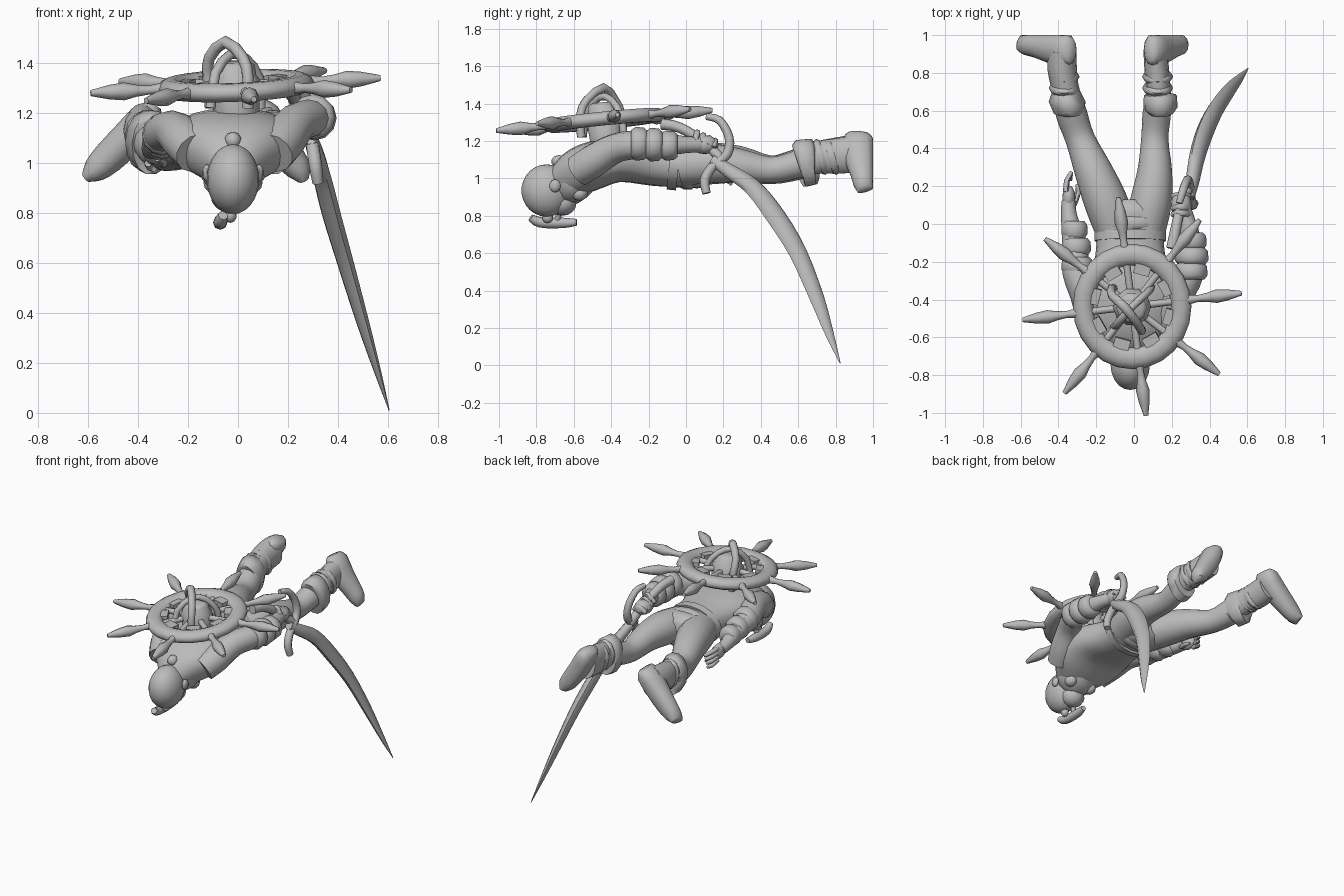
import bpy, bmesh, math
from mathutils import Vector, Matrix

grey = bpy.data.materials.new("plain grey")
grey.diffuse_color = (0.5, 0.5, 0.5, 1)


def finish(ob, name):
    ob.name = name
    ob.data.materials.clear()
    ob.data.materials.append(grey)
    return ob


def catmull(rows, sub):
    """Smooth rows of (x, y, z, side radius, up radius)."""
    out = []
    n = len(rows)
    for i in range(n - 1):
        a, b, c, d = rows[max(i - 1, 0)], rows[i], rows[i + 1], rows[min(i + 2, n - 1)]
        for k in range(sub):
            t = k / sub
            out.append([0.5 * (2 * q + (r - p) * t + (2 * p - 5 * q + 4 * r - s) * t * t
                               + (3 * q - p - 3 * r + s) * t ** 3)
                        for p, q, r, s in zip(a, b, c, d)])
    out.append(list(rows[-1]))
    return out


def tube(name, rows, sides=12, sub=3, up=(0, 0, 1), ymax=None, mat=None, power=1.0):
    """Loft of ellipses along a path; power below 1 makes them boxier."""
    rows = [list(r) + [r[3]] if len(r) == 4 else list(r) for r in rows]
    rows = catmull(rows, sub) if sub > 1 else rows
    pts = [Vector(r[:3]) for r in rows]
    up = Vector(up)
    bm = bmesh.new()
    rings = []
    for i, r in enumerate(rows):
        tan = (pts[min(i + 1, len(pts) - 1)] - pts[max(i - 1, 0)]).normalized()
        side = tan.cross(up).normalized()
        high = side.cross(tan)
        ring = []
        for k in range(sides):
            a = 2 * math.pi * k / sides
            c, s = (math.copysign(abs(v) ** power, v) for v in (math.cos(a), math.sin(a)))
            p = pts[i] + side * c * max(r[3], .002) + high * s * max(r[4], .002)
            if ymax is not None:
                p.y = min(p.y, ymax)
            ring.append(bm.verts.new(p))
        rings.append(ring)
    for a, b in zip(rings, rings[1:]):
        for k in range(sides):
            j = (k + 1) % sides
            bm.faces.new((a[k], a[j], b[j], b[k]))
    bm.faces.new(rings[0])
    bm.faces.new(rings[-1])
    bmesh.ops.recalc_face_normals(bm, faces=bm.faces)
    if mat:
        bm.transform(mat)
    me = bpy.data.meshes.new(name)
    bm.to_mesh(me)
    bm.free()
    ob = bpy.data.objects.new(name, me)
    bpy.context.collection.objects.link(ob)
    return finish(ob, name)


def ball(name, loc, radii, seg=16):
    bpy.ops.mesh.primitive_uv_sphere_add(segments=seg, ring_count=seg * 2 // 3, radius=1)
    ob = bpy.context.object
    ob.data.transform(Matrix.Translation(loc) @ Matrix.Diagonal((*radii, 1)))
    return finish(ob, name)


# torso, belt and collar
tube("torso", [(-.02, -.70, .96, .08, .07), (-.02, -.62, 1.01, .16, .115),
               (-.02, -.52, 1.06, .235, .13), (-.02, -.36, 1.10, .245, .12),
               (-.02, -.17, 1.08, .185, .12), (-.02, 0, 1.07, .175, .12),
               (-.02, .08, 1.07, .15, .12), (-.02, .13, 1.07, .09, .08)], 20, power=.85)
tube("belt", [(-.02, -.09, 1.075, .19, .135), (-.02, -.04, 1.07, .19, .135)], 20, 1)
tube("sash", [(-.02, -.03, 1.07, .16, .12), (-.02, -.01, 1.07, .19, .13),
              (-.02, .03, 1.07, .18, .13), (-.02, .05, 1.07, .15, .11)], 20, 1)
tube("collar", [(-.02, -.68, .97, .10, .09), (-.02, -.63, .98, .135, .125),
                (-.02, -.57, 1.02, .15, .115)], 16, 2)

# head, face down
tube("neck", [(-.02, -.72, .95, .075), (-.02, -.56, 1.04, .085)], 12, 1)
ball("head", (-.02, -.745, .935), (.105, .135, .14), 20)
ball("jaw", (-.03, -.66, .87), (.08, .075, .07), 12)
ball("nose", (-.03, -.74, .79), (.025, .03, .03), 8)
ball("headband_knot", (-.02, -.68, 1.09), (.035, .04, .035), 8)
for s in (-1, 1):
    ball("ear", (-.02 + s * .105, -.7, .96), (.018, .03, .035), 8)
    ball("collar_stud", (-.02 + s * .08, -.57, .92), (.04, .045, .04), 10)
tube("pipe", [(-.06, -.83, .79, .02), (-.07, -.78, .765, .028),
              (-.07, -.66, .762, .028), (-.06, -.585, .765, .018)], 8, 3)
tube("pipe_stem", [(-.065, -.69, .77, .016), (-.04, -.67, .84, .016)], 8, 1, (1, 0, 0))


# arms with folded sleeves
def arm(side, path, cuffs):
    tube(side + "_arm", path, 12)
    for x, y, z, r in cuffs:
        tube(side + "_sleeve_fold", [(x, y - .045, z, r * .8), (x, y - .02, z, r),
                                     (x, y + .025, z, r * .96), (x, y + .045, z, r * .75)], 12, 1)


arm("right", [(.14, -.58, 1.04, .085), (.18, -.50, 1.09, .09), (.235, -.38, 1.16, .08),
              (.295, -.26, 1.18, .075), (.305, -.14, 1.18, .065), (.285, 0, 1.18, .045), (.26, .08, 1.18, .042)],
    [(.30, -.25, 1.185, .09), (.305, -.17, 1.18, .09), (.305, -.09, 1.175, .08)])
arm("left", [(-.17, -.58, 1.04, .085), (-.215, -.49, 1.09, .09), (-.26, -.37, 1.13, .08),
             (-.305, -.25, 1.12, .075), (-.315, -.12, 1.09, .065), (-.345, .05, 1.06, .042), (-.345, .12, 1.05, .038)],
    [(-.30, -.22, 1.115, .085), (-.305, -.12, 1.095, .078), (-.315, -.03, 1.08, .07)])

# hands
ball("right_palm", (.25, .1, 1.18), (.055, .075, .05), 12)
ball("left_palm", (-.345, .14, 1.045), (.035, .065, .05), 12)
for k in range(4):
    tube("right_finger", [(.29, .05 + k * .032, 1.20 - k * .012, .017),
                          (.25, .06 + k * .032, 1.245 - k * .015, .018),
                          (.205, .05 + k * .032, 1.20 - k * .012, .016)], 6, 3, (0, 1, 0))
    tube("left_finger", [(-.36, .17, 1.08 - k * .027, .015),
                         (-.355, .23, 1.075 - k * .03, .015),
                         (-.33, .275 - k * .012, 1.06 - k * .03, .01)], 6, 2)
tube("left_thumb", [(-.32, .1, 1.02, .016), (-.295, .17, 1.0, .015), (-.3, .21, .99, .01)], 6, 2)

# legs and boots
for side, path, foot, cuff in (
    ("left", [(-.10, -.02, 1.07, .11), (-.15, .12, 1.08, .115), (-.215, .28, 1.075, .1),
              (-.285, .45, 1.045, .078), (-.33, .58, 1.07, .083), (-.36, .70, 1.11, .072, .088),
              (-.38, .82, 1.125, .078, .098), (-.38, .92, 1.14, .075, .1)],
     [(-.335, .92, 1.23, .03, .06), (-.36, .92, 1.19, .065, .09), (-.43, .93, 1.11, .07, .085),
      (-.52, .945, 1.02, .065, .065), (-.575, .95, .97, .05, .055), (-.605, .96, .945, .025, .042)], (-.35, .65, 1.09)),
    ("right", [(.06, -.02, 1.07, .11), (.09, .12, 1.08, .11), (.11, .28, 1.07, .092),
               (.11, .45, 1.045, .072), (.12, .58, 1.07, .075), (.13, .70, 1.11, .065, .088),
               (.12, .82, 1.12, .065, .098), (.115, .92, 1.135, .065, .1)],
     [(.085, .92, 1.24, .03, .06), (.105, .92, 1.20, .06, .09), (.15, .93, 1.11, .065, .085),
      (.21, .945, 1.02, .06, .065), (.245, .95, .97, .05, .055), (.26, .96, .935, .025, .042)], (.13, .65, 1.09))):
    tube(side + "_leg", path, 14)
    tube(side + "_foot", foot, 12, 2, (0, 1, 0), ymax=1.0)
    x, y, z = cuff
    lean = -.02 if side == "left" else .01
    tube(side + "_boot_cuff", [(x + .01, y - .05, z - .015, .075, .11), (x + .01, y - .035, z - .01, .09, .13),
                               (x + lean, y + .03, z, .088, .125), (x + lean, y + .04, z, .068, .09)], 14, 1)
    for k in range(2):
        t = .72 + k * .06
        bx = -.37 if side == "left" else .125
        tube(side + "_boot_strap", [(bx, t - .018, 1.11, .072, .088), (bx, t, 1.115, .082, .1),
                                    (bx, t + .018, 1.12, .072, .088)], 12, 1)

# curved sword, blade flattened and turned slightly
tube("blade", [(.29, .14, 1.10, .03, .028), (.31, .23, 1.04, .042, .034), (.335, .36, .95, .052, .036),
               (.375, .485, .79, .058, .036), (.43, .60, .60, .052, .032), (.50, .70, .36, .042, .024),
               (.56, .77, .16, .024, .013), (.605, .825, .01, .002, .002)], 8, 3, (.9, .28, .4))
tube("sword_grip", [(.20, -.13, 1.29, .03), (.22, -.03, 1.27, .028), (.25, .1, 1.19, .026),
                    (.29, .2, 1.09, .03)], 8, 3)
tube("sword_guard", [(.24, .11, 1.33, .018), (.26, .18, 1.31, .022), (.28, .23, 1.22, .024),
                     (.29, .22, 1.13, .026), (.30, .14, 1.06, .026), (.31, .10, .99, .026),
                     (.32, .11, .92, .022)], 8, 3, (1, 0, 0))

# ship's wheel, tilted on the back
n = Vector((-.04, -.1, 1)).normalized()
ax = Vector((1, 0, .04)).normalized()
W = Matrix.Translation((-.01, -.437, 1.31)) @ Matrix((ax, n.cross(ax), n)).transposed().to_4x4()

bpy.ops.mesh.primitive_torus_add(major_segments=24, minor_segments=10, major_radius=.268, minor_radius=.056)
rim = finish(bpy.context.object, "wheel_rim")
rim.data.transform(W @ Matrix.Diagonal((.97, 1.03, .68, 1)))

for k in range(8):
    R = W @ Matrix.Rotation(math.radians(7 + 45 * k), 4, 'Z')
    tube("spoke", [(.05, 0, 0, .019), (.25, 0, 0, .019)], 8, 1, mat=R)
    tube("wheel_handle", [(.29, 0, 0, .028), (.35, 0, 0, .018), (.40, 0, 0, .024),
                          (.45, 0, 0, .036), (.51, 0, 0, .029), (.585, 0, 0, .012)], 8, 1, mat=R)
    # blocks inside the rim
    bpy.ops.mesh.primitive_cube_add(size=1)
    block = finish(bpy.context.object, "rim_block")
    block.data.transform(R @ Matrix.Rotation(math.radians(22.5), 4, 'Z')
                         @ Matrix.Translation((.205, 0, 0)) @ Matrix.Diagonal((.055, .085, .05, 1)))

tube("hub", [(0, 0, -.12, .09), (0, 0, .02, .10), (0, 0, .04, .085), (0, 0, .08, .08),
             (0, 0, .095, .06)], 10, 1, (0, 1, 0), mat=W)

# straps arching over the hub
tube("hub_strap", [(-.11, -.34, 1.22, .023), (-.12, -.345, 1.34, .023), (-.115, -.38, 1.42, .023),
                   (-.05, -.44, 1.485, .025), (.02, -.53, 1.42, .023), (.04, -.565, 1.34, .023),
                   (.04, -.56, 1.22, .023)], 8, 2, (.75, .55, 0))
tube("hub_strap", [(.09, -.33, 1.22, .02), (.085, -.35, 1.34, .02), (.03, -.40, 1.42, .02),
                   (-.03, -.46, 1.435, .02), (-.09, -.53, 1.36, .02), (-.11, -.55, 1.22, .02)],
     8, 2, (-.72, .68, 0))

bpy.ops.object.select_all(action='SELECT')
bpy.context.view_layer.objects.active = rim
bpy.ops.object.shade_smooth_by_angle(angle=math.radians(60))
